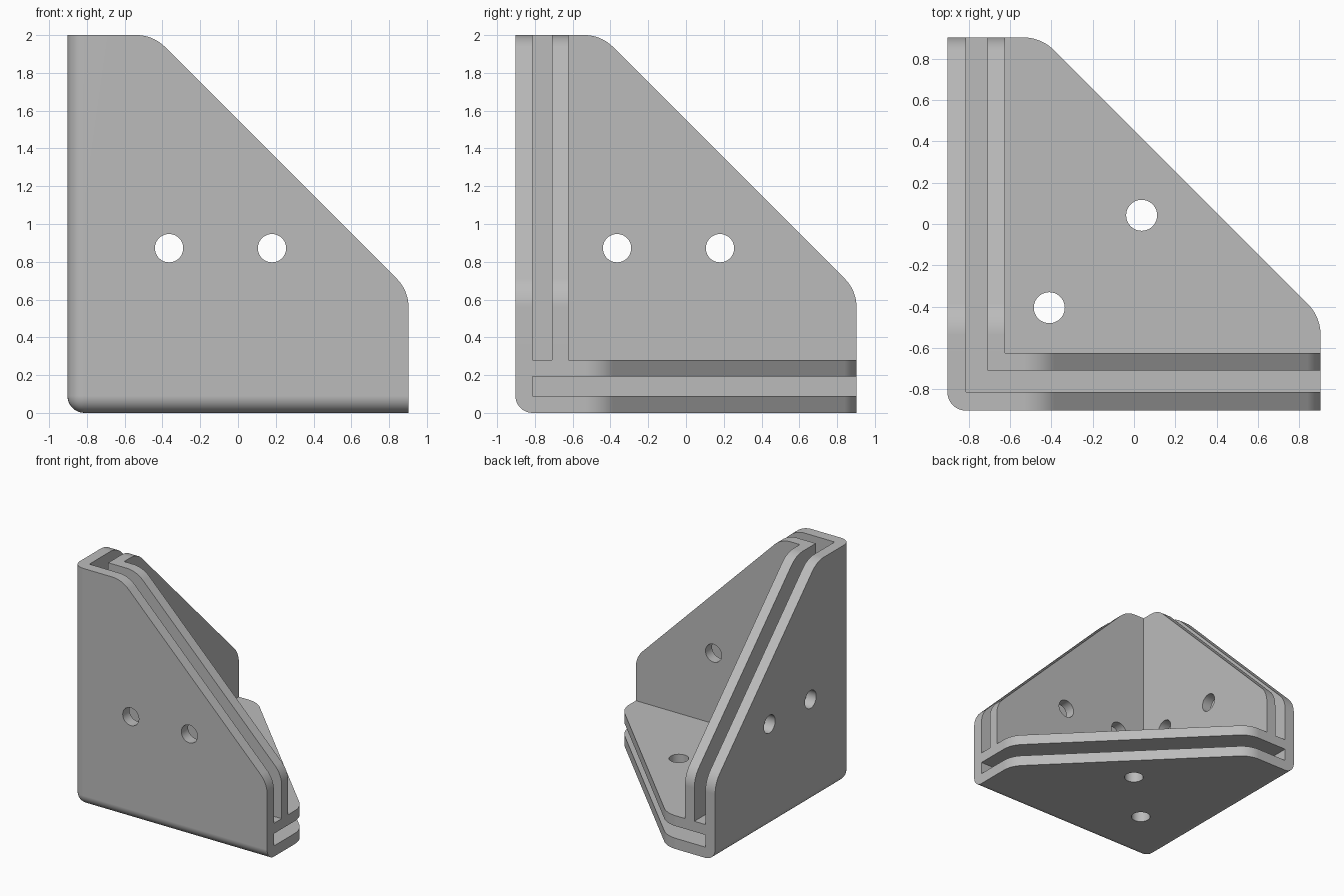
import bpy
import bmesh
import math
from mathutils import Matrix, Vector

if "Cube" in bpy.data.objects:
    bpy.data.objects.remove(bpy.data.objects["Cube"], do_unlink=True)

HALF = 0.903                                 # half width in x and y
LOW = Vector((-HALF, -HALF, 0))              # outer corner of the bracket
TOP = Vector((HALF, HALF, 2))                # far ends of the three walls
SKIN, SLOT, WALL = 0.09, 0.193, 0.28         # depths from the outer face
FILLET, ROUND = 0.09, 0.213


def new_object(name, bm):
    bmesh.ops.recalc_face_normals(bm, faces=bm.faces)
    mesh = bpy.data.meshes.new(name)
    bm.to_mesh(mesh)
    bm.free()
    obj = bpy.data.objects.new(name, mesh)
    bpy.context.collection.objects.link(obj)
    return obj


def prism(name, points, axis, lo, hi):
    """Extrude a 2D outline along the given axis."""
    bm = bmesh.new()
    rings = []
    for depth in (lo, hi):
        ring = []
        for u, v in points:
            co = [u, v]
            co.insert(axis, depth)
            ring.append(bm.verts.new(co))
        rings.append(ring)
        bm.faces.new(ring)
    n = len(points)
    for i in range(n):
        j = (i + 1) % n
        bm.faces.new((rings[0][i], rings[0][j], rings[1][j], rings[1][i]))
    return new_object(name, bm)


def combine(target, tool, operation):
    """Apply a boolean and remove the tool."""
    tool.hide_render = True
    mod = target.modifiers.new("combine", 'BOOLEAN')
    mod.object, mod.operation, mod.solver = tool, operation, 'EXACT'
    bpy.context.view_layer.objects.active = target
    bpy.ops.object.modifier_apply(modifier=mod.name)
    bpy.data.objects.remove(tool, do_unlink=True)


def wall_outline(u_max, v_max, u_flat, v_flat, margin):
    """Rectangle with its far corner cut at 45 degrees and blended by arcs."""
    reach = ROUND * math.tan(math.pi / 8)
    steps = [math.pi / 4 * i / 10 for i in range(11)]
    points = [(-margin, -margin), (u_max, -margin)]
    centre_u, centre_v = u_max - ROUND, v_flat - reach
    points += [(centre_u + ROUND * math.cos(a), centre_v + ROUND * math.sin(a)) for a in steps]
    centre_u, centre_v = u_flat - reach, v_max - ROUND
    points += [(centre_u + ROUND * math.cos(a + math.pi / 4),
                centre_v + ROUND * math.sin(a + math.pi / 4)) for a in steps]
    return points + [(-margin, v_max)]


# Three walls, one facing along each axis, oversized past the outer corner
walls = []
for axis in range(3):
    u, v = [i for i in range(3) if i != axis]
    cut = 1.352                              # length of the 45 degree cut per axis
    outline = wall_outline(TOP[u], TOP[v], TOP[u] - cut, TOP[v] - cut, 1.2 + axis / 10)
    walls.append(prism("wall", outline, axis, LOW[axis] - 0.2, LOW[axis] + WALL))
bracket = walls[0]
bracket.name = bracket.data.name = "corner_bracket"
for wall in walls[1:]:
    combine(bracket, wall, 'UNION')

# Trim the outer corner with a block whose three corner edges are filleted
bm = bmesh.new()
bmesh.ops.create_cube(bm, size=3, matrix=Matrix.Translation(LOW + Vector((1.5, 1.5, 1.5))))
corner = min(bm.verts, key=lambda vert: sum(vert.co))
bmesh.ops.bevel(bm, geom=list(corner.link_edges), offset=FILLET, segments=8,
                profile=0.5, affect='EDGES')
combine(bracket, new_object("outer_block", bm), 'INTERSECT')

# Slot between the upright skins (L shape) and slot inside the floor
a, b, far = -HALF + SKIN, -HALF + SLOT, 2
l_shape = [(a, a), (far, a), (far, b), (b, b), (b, far), (a, far)]
combine(bracket, prism("upright_slot", l_shape, 2, WALL, 3), 'DIFFERENCE')
square = [(a, a), (far, a), (far, far), (a, far)]
combine(bracket, prism("floor_slot", square, 2, SKIN, SLOT), 'DIFFERENCE')

# Screw holes, two through each wall
side_holes = [(-0.365, 0.872), (0.18, 0.872)]
floor_holes = [(-0.41, -0.405), (0.037, 0.042)]
for axis, holes in enumerate((side_holes, side_holes, floor_holes)):
    for u, v in holes:
        ring = [(u + 0.075 * math.cos(math.tau * i / 40),
                 v + 0.075 * math.sin(math.tau * i / 40)) for i in range(40)]
        combine(bracket, prism("hole", ring, axis, LOW[axis] - 0.1, LOW[axis] + 0.4), 'DIFFERENCE')

# Grey finish
grey = bpy.data.materials.new("plain_grey")
grey.use_nodes = True
colour = (0.5, 0.5, 0.5, 1)
grey.diffuse_color = colour
grey.node_tree.nodes["Principled BSDF"].inputs["Base Color"].default_value = colour
bracket.data.materials.clear()
bracket.data.materials.append(grey)

# Smooth fillets, crisp edges
bpy.ops.object.select_all(action='DESELECT')
bracket.select_set(True)
bpy.context.view_layer.objects.active = bracket
bpy.ops.object.shade_smooth_by_angle(angle=math.radians(30))
weighted = bracket.modifiers.new("even_shading", 'WEIGHTED_NORMAL')
weighted.keep_sharp = True
